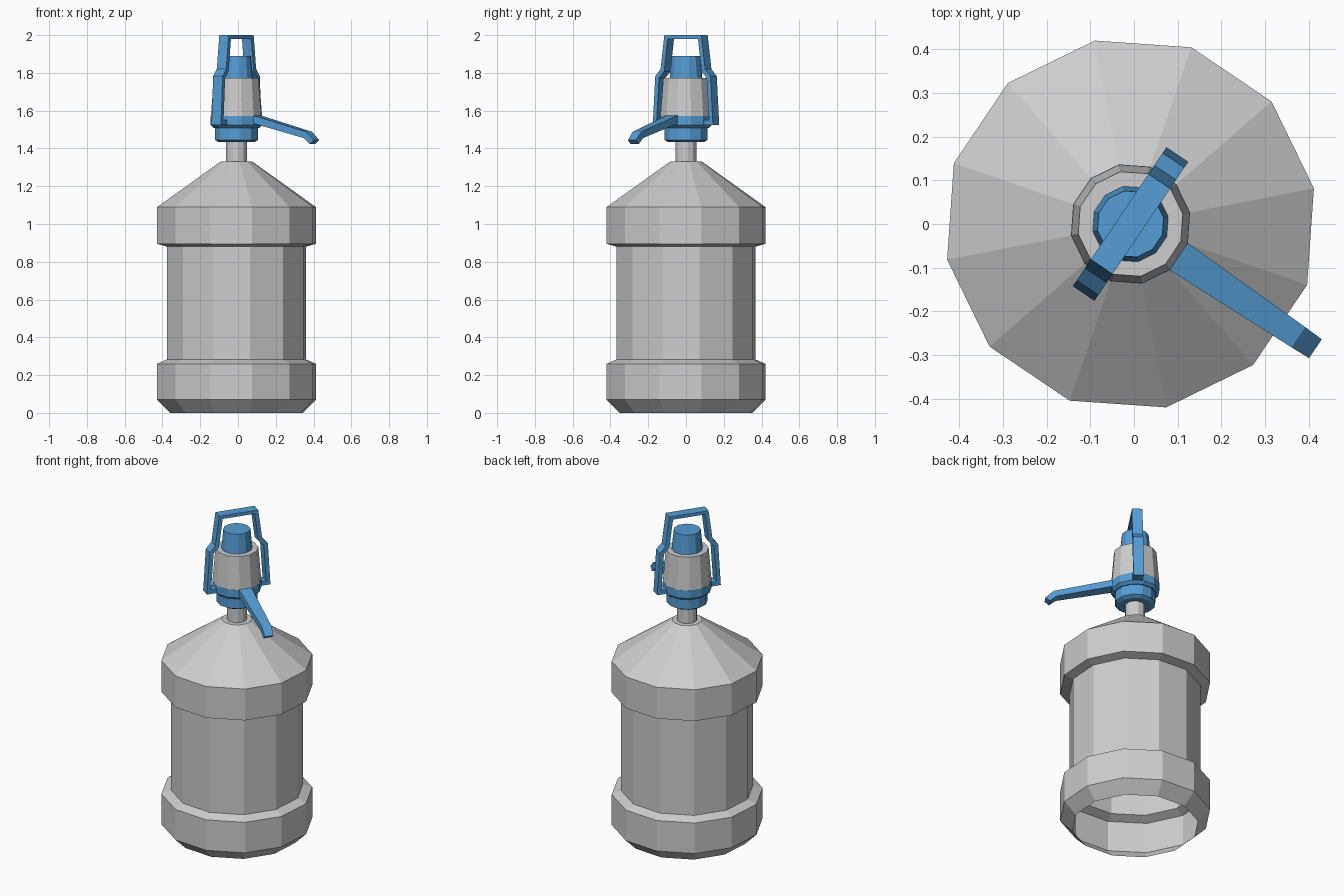
import bpy, bmesh, math

if "Cube" in bpy.data.objects:
    bpy.data.objects.remove(bpy.data.objects["Cube"])

TURN = math.radians(11)          # facet rotation of the turned parts
CX = -0.008                      # axis of the bottle
SIDES = 12


def material(name, rgb):
    m = bpy.data.materials.new(name)
    m.diffuse_color = (*rgb, 1)
    m.use_nodes = True
    m.node_tree.nodes["Principled BSDF"].inputs["Base Color"].default_value = m.diffuse_color
    return m


GREY = material("grey_plastic", (0.61, 0.61, 0.61))
BLUE = material("blue_plastic", (0.09, 0.34, 0.67))


def finish(name, bm, mat):
    me = bpy.data.meshes.new(name)
    bm.to_mesh(me)
    bm.free()
    me.materials.append(mat)
    ob = bpy.data.objects.new(name, me)
    bpy.context.collection.objects.link(ob)
    return ob


def lathe(name, profile, mat, bottom=True, top=True):
    """Turn (radius, z) points, listed upwards, into a faceted shell."""
    bm = bmesh.new()
    rings = []
    for r, z in profile:
        angles = [TURN + 2 * math.pi * i / SIDES for i in range(SIDES)]
        rings.append([bm.verts.new((CX + r * math.cos(a), r * math.sin(a), z))
                      for a in angles])
    for lo, hi in zip(rings, rings[1:]):
        for i in range(SIDES):
            j = (i + 1) % SIDES
            bm.faces.new((lo[i], lo[j], hi[j], hi[i]))
    if bottom:
        bm.faces.new(rings[0][::-1])
    if top:
        bm.faces.new(rings[-1])
    return finish(name, bm, mat)


def strap(name, stations, angle, mat):
    """Bar of stations ((u, z) outer, (u, z) inner, half width), along angle."""
    bm = bmesh.new()
    c, s = math.cos(angle), math.sin(angle)
    loops = []
    for outer, inner, w in stations:
        pts = [(*outer, w), (*outer, -w), (*inner, -w), (*inner, w)]
        loops.append([bm.verts.new((CX + u * c - v * s, u * s + v * c, z))
                      for u, z, v in pts])
    for a, b in zip(loops, loops[1:]):
        for i in range(4):
            j = (i + 1) % 4
            bm.faces.new((a[i], a[j], b[j], b[i]))
    bm.faces.new(loops[0][::-1])
    bm.faces.new(loops[-1])
    bmesh.ops.recalc_face_normals(bm, faces=bm.faces)
    return finish(name, bm, mat)


# Bottle shell, open underneath
lathe("bottle", [(0.358, 0), (0.428, 0.07), (0.428, 0.26), (0.375, 0.283),
                 (0.375, 0.88), (0.428, 0.895), (0.428, 1.09), (0.086, 1.33)],
      GREY, bottom=False)
lathe("neck", [(0.057, 1.32), (0.057, 1.45)], GREY)

# Pump: stepped collar, tapered body and push button
lathe("collar", [(0.095, 1.433), (0.116, 1.445), (0.116, 1.508),
                 (0.122, 1.508), (0.139, 1.523), (0.139, 1.572)], BLUE)
lathe("pump_body", [(0.138, 1.572), (0.122, 1.773)], GREY, bottom=False)
lathe("push_button", [(0.088, 1.773), (0.077, 1.89)], BLUE, bottom=False)

# Carrying handle: one side mirrored onto the other
half = [((0.125, 1.525), (0.125, 1.55)),
        ((0.192, 1.525), (0.167, 1.55)),
        ((0.176, 1.783), (0.152, 1.773)),
        ((0.142, 1.820), (0.119, 1.808)),
        ((0.118, 2.000), (0.097, 1.980))]
other = [((-o[0], o[1]), (-i[0], i[1])) for o, i in reversed(half)]
strap("carry_handle", [(o, i, 0.03) for o, i in half + other],
      TURN + math.pi / 4, BLUE)

# Spout with a bent tip, at right angles to the handle
strap("spout", [((0.11, 1.58), (0.11, 1.538), 0.038),
                ((0.464, 1.488), (0.448, 1.455), 0.028),
                ((0.511, 1.444), (0.486, 1.423), 0.026)],
      TURN - math.pi / 4, BLUE)
